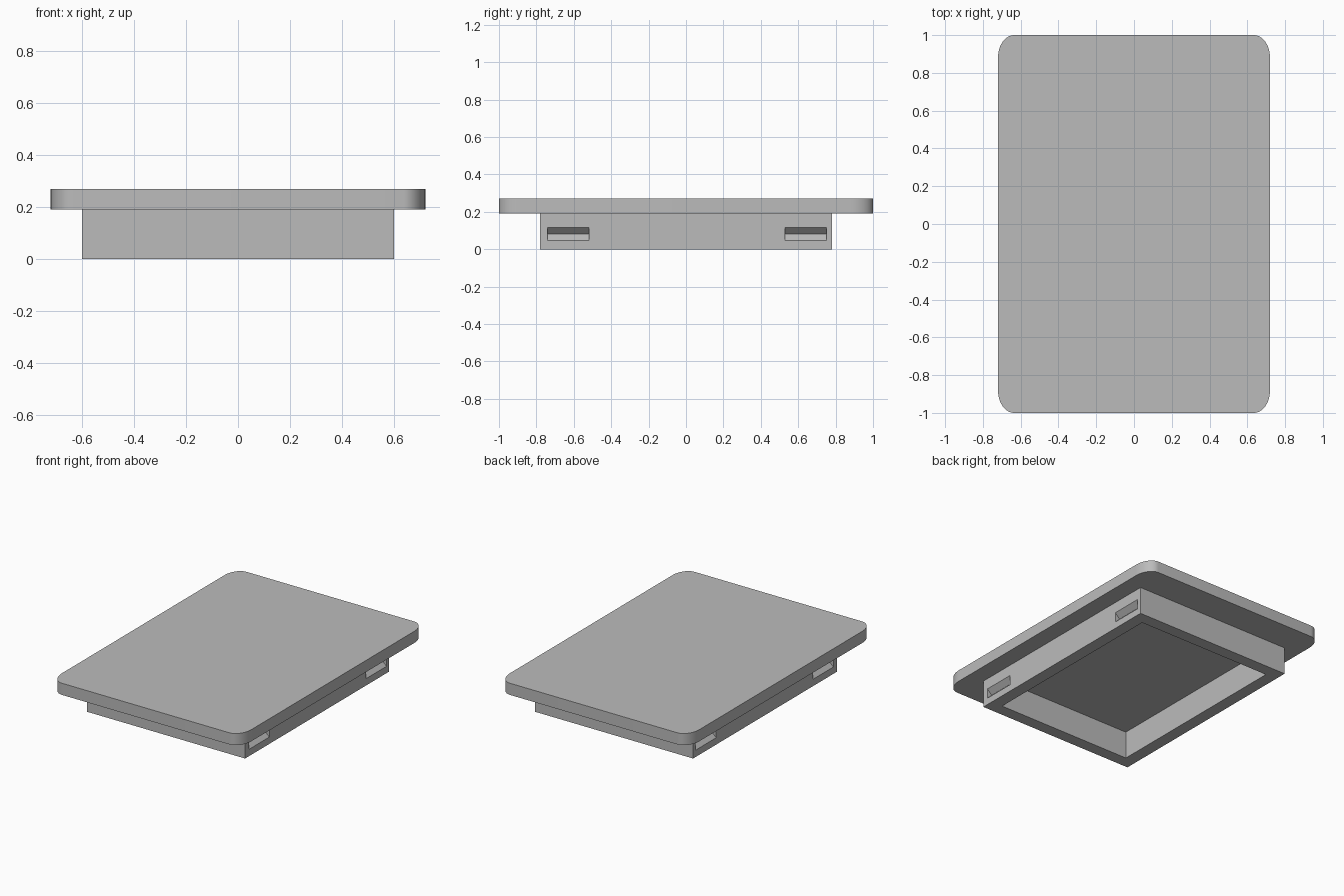
import bpy
import bmesh
import math

cube = bpy.data.objects.get("Cube")
if cube:
    bpy.data.objects.remove(cube, do_unlink=True)

GREY = (0.5, 0.5, 0.5, 1)
mat = bpy.data.materials.new("mid grey")
mat.use_nodes = True
mat.diffuse_color = GREY
mat.node_tree.nodes["Principled BSDF"].inputs["Base Color"].default_value = GREY

LEDGE, TOP = 0.19, 0.27      # underside and top of the lid
HX, HY = 0.6, 0.78           # half size of the base
WALL = 0.085


def prism(name, outline, offset):
    """Extrude a planar outline into a closed solid."""
    bm = bmesh.new()
    face = bm.faces.new([bm.verts.new(p) for p in outline])
    geom = bmesh.ops.extrude_face_region(bm, geom=[face])["geom"]
    moved = [v for v in geom if isinstance(v, bmesh.types.BMVert)]
    bmesh.ops.translate(bm, verts=moved, vec=offset)
    bmesh.ops.recalc_face_normals(bm, faces=bm.faces)
    mesh = bpy.data.meshes.new(name)
    bm.to_mesh(mesh)
    bm.free()
    mesh.materials.append(mat)
    obj = bpy.data.objects.new(name, mesh)
    bpy.context.collection.objects.link(obj)
    return obj


def rectangle(hx, hy, z):
    return [(-hx, -hy, z), (hx, -hy, z), (hx, hy, z), (-hx, hy, z)]


def rounded_rectangle(hx, hy, rx, ry, z, steps=12):
    points = []
    for i, (sx, sy) in enumerate([(1, 1), (-1, 1), (-1, -1), (1, -1)]):
        for k in range(steps + 1):
            a = (i + k / steps) * math.pi / 2
            points.append((sx * (hx - rx) + rx * math.cos(a),
                           sy * (hy - ry) + ry * math.sin(a), z))
    return points


def cut(target, cutter):
    mod = target.modifiers.new(cutter.name, 'BOOLEAN')
    mod.operation = 'DIFFERENCE'
    mod.solver = 'EXACT'
    mod.object = cutter
    cutter.hide_render = True
    cutter.hide_viewport = True


# Lid with rounded corners
lid = prism("lid", rounded_rectangle(0.72, 1.0, 0.085, 0.12, LEDGE), (0, 0, TOP - LEDGE))
bpy.ops.object.select_all(action='DESELECT')
lid.select_set(True)
bpy.context.view_layer.objects.active = lid
bpy.ops.object.shade_smooth_by_angle(angle=math.radians(30))

# Hollow base frame, open underneath
base = prism("base_frame", rectangle(HX, HY, 0), (0, 0, LEDGE))
cut(base, prism("cavity_cutter", rectangle(HX - WALL, HY - WALL, -0.1), (0, 0, 0.5)))

# V-shaped grip notches, two on each long side
LOW, MID, HIGH, DEPTH, OUT = 0.047, 0.081, 0.115, 0.035, 0.01
for side, sx in (("left", 1), ("right", -1)):
    for end, y in (("front", -0.74), ("back", 0.53)):
        profile = [(HX - DEPTH, MID), (HX, LOW), (HX + OUT, LOW),
                   (HX + OUT, HIGH), (HX, HIGH)]
        outline = [(sx * x, y, z) for x, z in profile]
        cut(base, prism(f"{side}_{end}_notch_cutter", outline, (0, 0.222, 0)))

# Apply the cuts and remove the helpers
bpy.context.view_layer.update()
evaluated = base.evaluated_get(bpy.context.evaluated_depsgraph_get())
result = bpy.data.meshes.new_from_object(evaluated)
cutters = [m.object for m in base.modifiers]
base.modifiers.clear()
base.data = result
for cutter in cutters:
    bpy.data.objects.remove(cutter, do_unlink=True)
